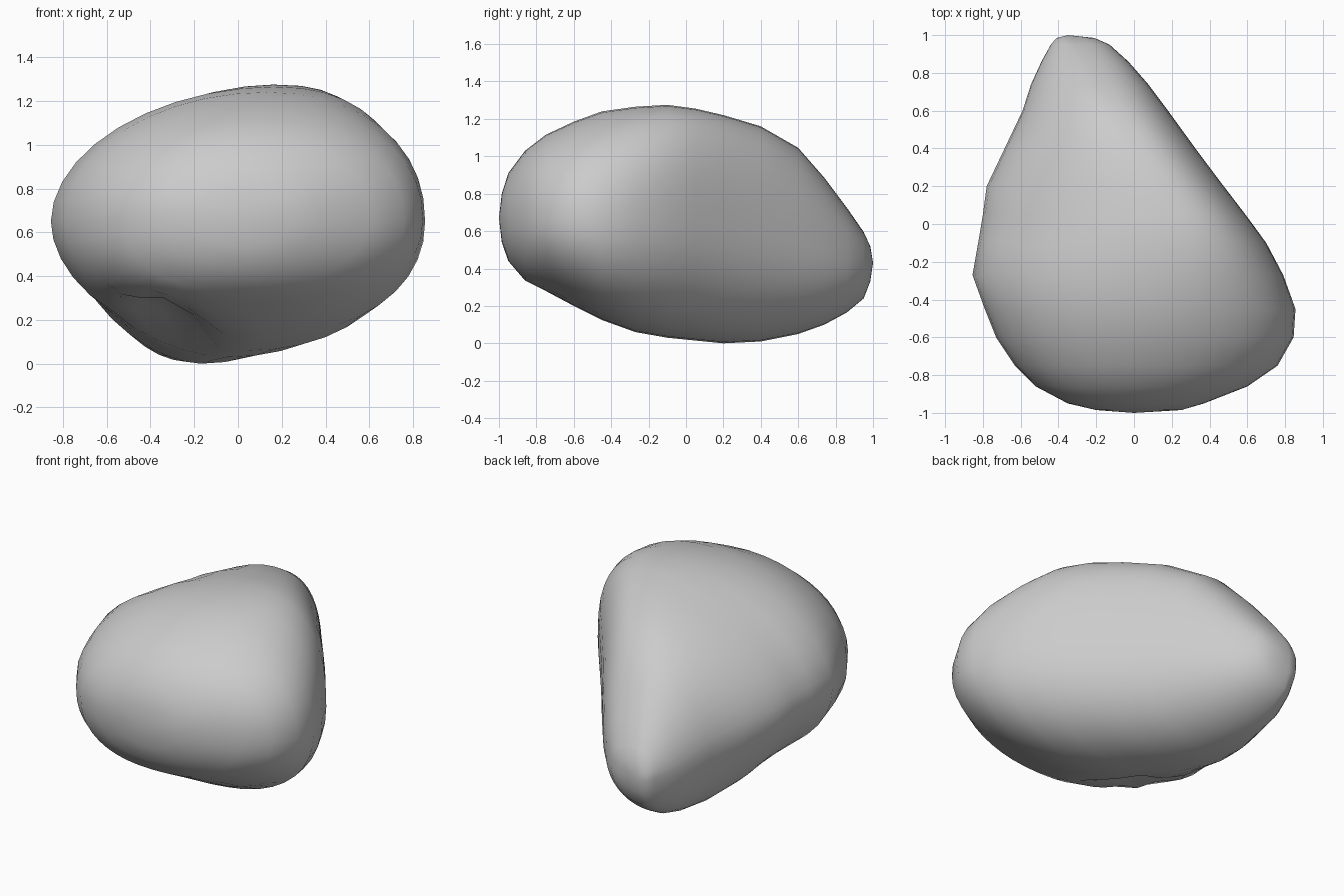
import bpy, bmesh, math

# Cross-sections of the boulder along y:
# y, left x, right x, side z, bottom x, bottom z, top x, top z, lower-left roundness
SECTIONS = [
    (-0.985, -0.20, 0.25, 0.68, 0.00, 0.54, 0.02, 0.80, 2.0),
    (-0.95, -0.35, 0.37, 0.68, 0.00, 0.44, 0.03, 0.91, 2.2),
    (-0.86, -0.52, 0.60, 0.67, 0.00, 0.335, 0.06, 1.03, 2.4),
    (-0.75, -0.63, 0.76, 0.66, 0.03, 0.28, 0.08, 1.115, 2.5),
    (-0.60, -0.73, 0.845, 0.66, 0.08, 0.20, 0.11, 1.185, 2.4),
    (-0.45, -0.79, 0.855, 0.65, 0.10, 0.125, 0.13, 1.24, 2.15),
    (-0.27, -0.855, 0.79, 0.65, 0.04, 0.06, 0.16, 1.265, 1.9),
    (-0.10, -0.825, 0.70, 0.64, -0.05, 0.03, 0.16, 1.275, 1.75),
    (0.05, -0.80, 0.59, 0.63, -0.12, 0.015, 0.14, 1.255, 1.7),
    (0.20, -0.78, 0.475, 0.61, -0.17, 0.0, 0.08, 1.22, 1.7),
    (0.40, -0.685, 0.325, 0.57, -0.24, 0.01, -0.02, 1.16, 1.8),
    (0.60, -0.59, 0.18, 0.52, -0.29, 0.05, -0.13, 1.045, 1.9),
    (0.74, -0.545, 0.075, 0.48, -0.32, 0.10, -0.20, 0.885, 2.0),
    (0.86, -0.49, -0.03, 0.45, -0.34, 0.165, -0.27, 0.725, 2.0),
    (0.95, -0.44, -0.13, 0.44, -0.35, 0.24, -0.31, 0.595, 2.0),
    (0.985, -0.41, -0.21, 0.43, -0.35, 0.33, -0.33, 0.52, 2.0),
]
SEGMENTS = 40


def ramp(t):
    t = min(max(t, 0.0), 1.0)
    return t * t * (3 - 2 * t)


def ring(bm, section):
    """One loop made of four rounded quarters between the section's extremes."""
    y, left, right, side, bx, bz, tx, tz, low_left = section
    back = ramp((y + 0.5) / 0.6)
    loop = []
    for i in range(SEGMENTS):
        a = 2 * math.pi * i / SEGMENTS
        c, s = math.cos(a), math.sin(a)
        cx, half_z = (tx, tz - side) if s >= 0 else (bx, side - bz)
        half_x = right - cx if c >= 0 else cx - left
        if c >= 0:
            p = 2.15 + (0.6 if s >= 0 else -0.05) * back   # flat steep back-right wall
        else:
            p = 2.0 - 0.25 * back if s >= 0 else low_left
        x = cx + half_x * math.copysign(abs(c) ** (2 / p), c)
        z = side + half_z * math.copysign(abs(s) ** (2 / p), s)
        # Undercut hollow at the lower front left
        if s < 0:
            z = max(z, 0.30 * ramp((0.0 - x) / 0.3) * ramp((-0.05 - y) / 0.3))
        loop.append(bm.verts.new((x, y, z)))
    return loop


bm = bmesh.new()
rings = [ring(bm, s) for s in SECTIONS]

# Skin between neighbouring sections
for r0, r1 in zip(rings, rings[1:]):
    for i in range(SEGMENTS):
        j = (i + 1) % SEGMENTS
        bm.faces.new((r0[i], r0[j], r1[j], r1[i]))

# Rounded front and back tips
for loop, tip in ((rings[0], (0.0, -1.0, 0.67)), (rings[-1], (-0.35, 1.0, 0.43))):
    v = bm.verts.new(tip)
    for i in range(SEGMENTS):
        bm.faces.new((loop[i], loop[(i + 1) % SEGMENTS], v))

bmesh.ops.recalc_face_normals(bm, faces=bm.faces)
for f in bm.faces:
    f.smooth = True
mesh = bpy.data.meshes.new("boulder")
bm.to_mesh(mesh)
bm.free()
boulder = bpy.data.objects.new("boulder", mesh)
bpy.context.collection.objects.link(boulder)
